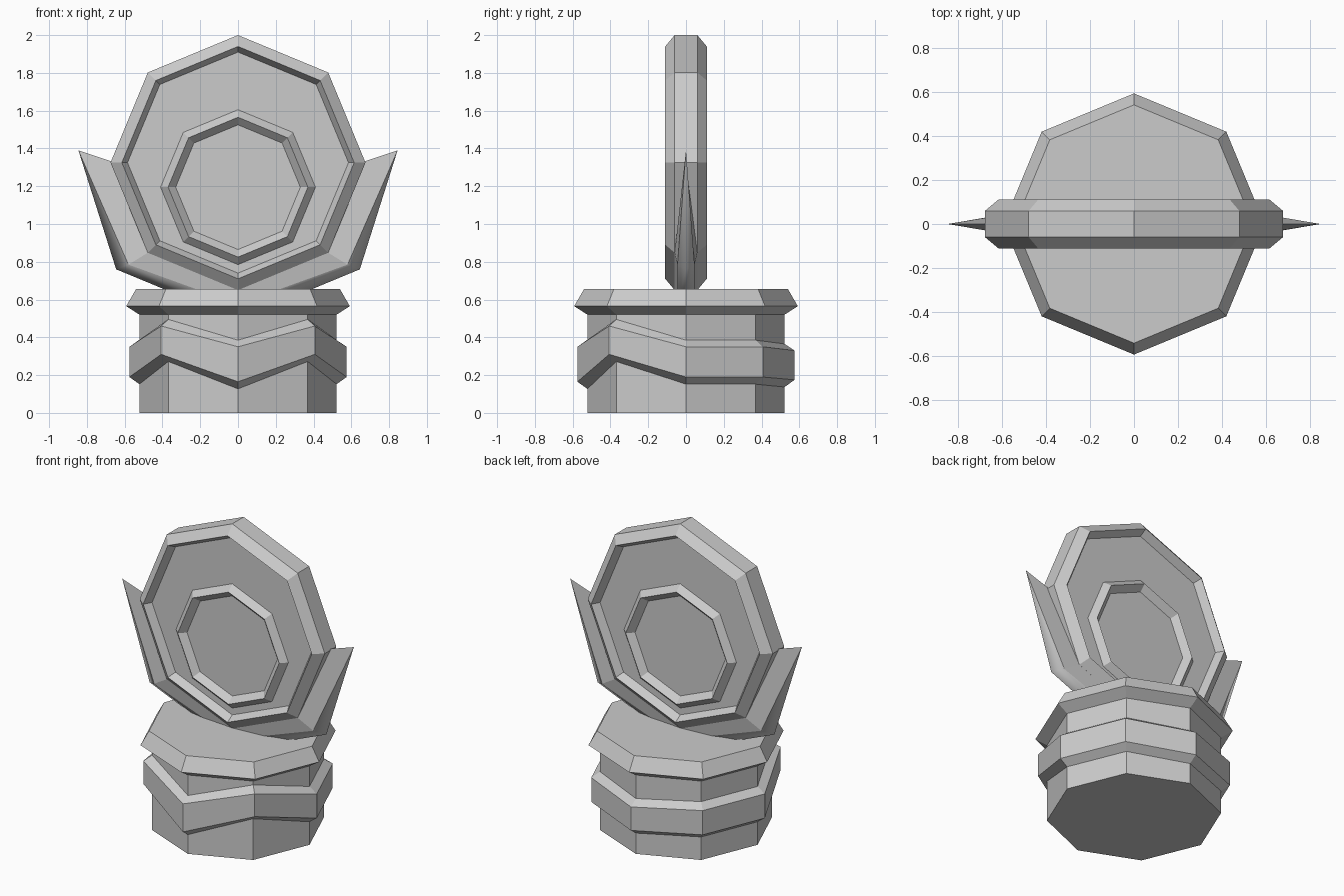
import bpy
from math import sin, cos, pi

cube = bpy.data.objects.get("Cube")
if cube:
    bpy.data.objects.remove(cube, do_unlink=True)

SIDES = 8

stone = bpy.data.materials.new("plain_grey")
stone.use_nodes = True
GREY = (0.6, 0.6, 0.6, 1)
stone.diffuse_color = GREY
stone.node_tree.nodes["Principled BSDF"].inputs["Base Color"].default_value = GREY


def make_object(name, verts, faces):
    """Create a mesh object with consistent outward normals."""
    import bmesh
    mesh = bpy.data.meshes.new(name)
    mesh.from_pydata(verts, [], faces)
    bm = bmesh.new()
    bm.from_mesh(mesh)
    bmesh.ops.remove_doubles(bm, verts=bm.verts, dist=0.0001)
    bmesh.ops.recalc_face_normals(bm, faces=bm.faces)
    bm.to_mesh(mesh)
    bm.free()
    mesh.materials.append(stone)
    obj = bpy.data.objects.new(name, mesh)
    bpy.context.collection.objects.link(obj)
    return obj


def loft(name, rings, capped=True):
    """Skin a list of rings; cap the ends, or join last to first."""
    n = len(rings[0])
    verts = [v for ring in rings for v in ring]
    faces = []
    for i in range(len(rings) - (1 if capped else 0)):
        a, b = i * n, (i + 1) % len(rings) * n
        faces += [(a + k, a + (k + 1) % n, b + (k + 1) % n, b + k) for k in range(n)]
    if capped:
        faces += [tuple(range(n)), tuple(range(len(verts) - n, len(verts)))]
    return make_object(name, verts, faces)


def angles():
    return [2 * pi * k / SIDES for k in range(SIDES)]


def flat_ring(radius, z):
    return [(radius * cos(a), radius * sin(a), z) for a in angles()]


def upright_ring(radius, y, centre_z):
    return [(radius * cos(a), y, centre_z + radius * sin(a)) for a in angles()]


# Octagonal pedestal and its chamfered cap
loft("pedestal", [flat_ring(0.522, 0), flat_ring(0.522, 0.54)])
loft("pedestal_cap", [flat_ring(0.522, 0.52), flat_ring(0.592, 0.565), flat_ring(0.54, 0.655)])

# Wavy band: top and bottom height at each corner, counted from the left side
left, back_corner, back = (0.35, 0.19), (0.35, 0.19), (0.33, 0.175)
front, front_corner = (0.35, 0.165), (0.46, 0.31)
heights = [left, back_corner, back, back_corner, left, front_corner, front, front_corner]


def band_ring(radius, use_bottom, offset):
    return [(radius * cos(a), radius * sin(a), h[use_bottom] + offset)
            for a, h in zip(angles(), heights)]


loft("wavy_band", [band_ring(0.5, 1, -0.038), band_ring(0.522, 1, -0.038),
                   band_ring(0.575, 1, 0), band_ring(0.575, 0, 0),
                   band_ring(0.522, 0, 0.035), band_ring(0.5, 0, 0.035)], capped=False)

# Upright disc with a chamfered rim and a recess on both faces
DISC_Z = 1.325
half = [(0.585, 0.06), (0.615, 0.11), (0.675, 0.06)]
profile = [(r, -y) for r, y in half] + half[::-1]
loft("disc", [upright_ring(r, y, DISC_Z) for r, y in profile])

# Raised ring, set low on each face
for name, side in (("front_ring", -1), ("back_ring", 1)):
    shape = [(0.41, 0.06), (0.37, 0.1), (0.33, 0.06), (0.33, 0.05), (0.41, 0.05)]
    loft(name, [upright_ring(r, side * y, 1.195) for r, y in shape], capped=False)

# Crescent cradle: each section is inner edge, shoulder and crest as (x, y, z)
tip = (0.845, 0, 1.39)
sections = [
    [(0.665, 0, 1.33), tip, tip],
    [(0.477, 0.06, 0.848), (0.58, 0.045, 0.785), (0.645, 0, 0.76)],
    [(0, 0.06, 0.65), (0, 0.045, 0.575), (0, 0, 0.493)],
]
sections += [[(-x, y, z) for x, y, z in s] for s in sections[1::-1]]


def closed_section(section):
    inner, shoulder, crest = section
    mirrored = [(x, -y, z) for x, y, z in (inner, shoulder)]
    return [inner, shoulder, crest, mirrored[1], mirrored[0]]


cradle = loft("crescent_cradle", [closed_section(s) for s in sections])

# Smooth the rounded crest; keep the shoulders sharp
mesh = cradle.data
crest_points = {i for i, v in enumerate(mesh.vertices)
                if abs(v.co.y) < 0.001 and v.co.z < 1.0}
uses = {}
for poly in mesh.polygons:
    poly.use_smooth = any(i in crest_points for i in poly.vertices)
    for key in poly.edge_keys:
        uses.setdefault(key, []).append(poly.use_smooth)
for edge in mesh.edges:
    kinds = uses.get(tuple(sorted(edge.vertices)), [])
    edge.use_edge_sharp = not all(kinds)
